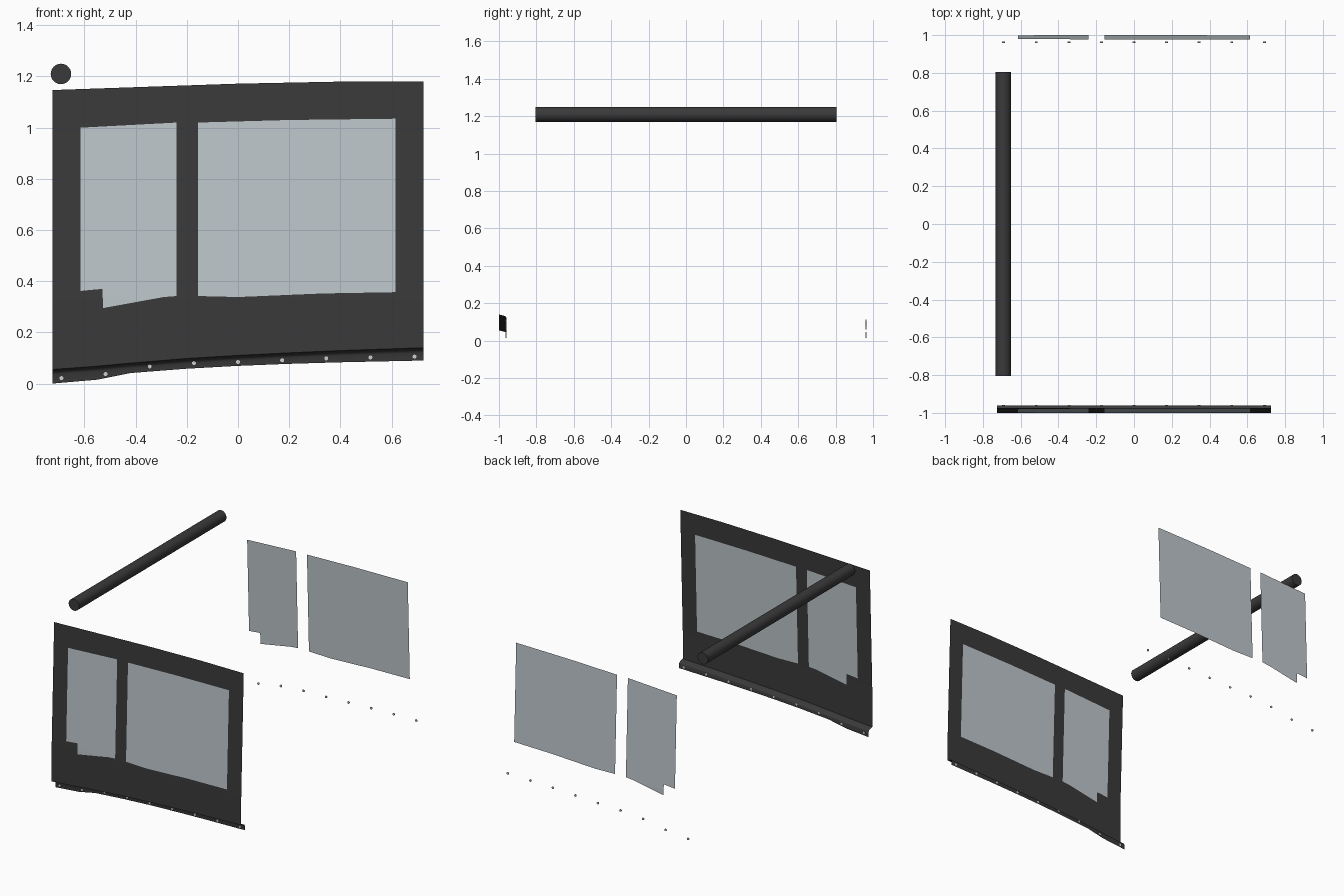
import bpy, bmesh, math
from mathutils import Vector, Matrix

cube = bpy.data.objects.get("Cube")
if cube:
    bpy.data.objects.remove(cube)


def material(name, rgb):
    m = bpy.data.materials.new(name)
    m.use_nodes = True
    m.diffuse_color = (*rgb, 1)
    m.node_tree.nodes["Principled BSDF"].inputs["Base Color"].default_value = (*rgb, 1)
    return m


DARK = material("charcoal", (0.042, 0.042, 0.042))
GLASS = material("pale_glass", (0.52, 0.57, 0.605))
STUD = material("light_metal", (0.62, 0.62, 0.62))


def finish(bm, name, mat, smooth=None):
    mesh = bpy.data.meshes.new(name)
    bm.to_mesh(mesh)
    bm.free()
    ob = bpy.data.objects.new(name, mesh)
    bpy.context.collection.objects.link(ob)
    mesh.materials.append(mat)
    if smooth:
        bpy.ops.object.select_all(action='DESELECT')
        ob.select_set(True)
        bpy.context.view_layer.objects.active = ob
        bpy.ops.object.shade_smooth_by_angle(angle=math.radians(smooth))
    return ob


BEND = 0.33   # height where the side starts leaning inward


def sheet(name, outlines, side, mat):
    """Thin sheet from x-z outlines (later ones are holes), leaning inward above BEND."""
    bm = bmesh.new()
    for pts in outlines:
        vs = [bm.verts.new((x, 0, z)) for x, z in pts]
        for a, b in zip(vs, vs[1:] + vs[:1]):
            bm.edges.new((a, b))
    bmesh.ops.triangle_fill(bm, use_beauty=True, edges=bm.edges[:])
    geom = bm.verts[:] + bm.edges[:] + bm.faces[:]
    bmesh.ops.bisect_plane(bm, geom=geom, plane_co=(0, 0, BEND), plane_no=(0, 0, 1))
    for v in bm.verts:
        v.co.y = side * (1 - 0.032 * max(0, v.co.z - BEND))
    bm.normal_update()
    wrong = [f for f in bm.faces if f.normal.y * side < 0]
    bmesh.ops.reverse_faces(bm, faces=wrong)
    return finish(bm, name, mat)


# Window outlines
small_window = [(-.615, 1.0), (-.24, 1.02), (-.24, .342), (-.29, .338),
                (-.527, .295), (-.53, .37), (-.615, .362)]
large_window = [(-.157, 1.02), (.2, 1.03), (.615, 1.035), (.615, .357),
                (.33, .352), (0, .338), (-.157, .342)]

# Curved sill line: x, panel bottom, flange bottom
sill = [(-.725, .055, 0), (-.55, .068, .015), (-.42, .08, .041), (-.2, .098, .058),
        (0, .11, .069), (.2, .12, .077), (.4, .129, .083), (.725, .14, .09)]

# Side panel with window openings
top = [(.725, 1.18), (.4, 1.18), (0, 1.172), (-.35, 1.16), (-.725, 1.147)]
sheet("side_panel", [[(x, z) for x, z, _ in sill] + top, small_window, large_window], -1, DARK)

# Window panes on both sides
for side, label in ((-1, "front"), (1, "back")):
    sheet(label + "_small_window", [small_window], side, GLASS)
    sheet(label + "_large_window", [large_window], side, GLASS)

# Stepped flange under the panel
bm = bmesh.new()
cols = []
for x, zt, zb in sill:
    profile = [(-1, zt), (-.972, zt - .007), (-.964, zt - .011), (-.96, zt - .02), (-.96, zb)]
    cols.append([bm.verts.new((x, y, z)) for y, z in profile])
for a, b in zip(cols, cols[1:]):
    for j in range(len(a) - 1):
        bm.faces.new((a[j], a[j + 1], b[j + 1], b[j]))
finish(bm, "bottom_flange", DARK, 40)

# Studs along the flange line, both sides
heights = [.021, .037, .067, .08, .084, .091, .098, .102, .105]
for side, label in ((-1, "front"), (1, "back")):
    bm = bmesh.new()
    for i, z in enumerate(heights):
        place = Matrix.Translation((-.69 + i * .1725, side * .962, z)) @ Matrix.Rotation(math.pi / 2, 4, 'X')
        bmesh.ops.create_cone(bm, cap_ends=True, segments=10, radius1=.008,
                              radius2=.008, depth=.006, matrix=place)
    finish(bm, label + "_studs", STUD)

# Cross bar
bm = bmesh.new()
place = Matrix.Translation((-.692, 0, 1.21)) @ Matrix.Rotation(math.pi / 2, 4, 'X')
bmesh.ops.create_cone(bm, cap_ends=True, segments=32, radius1=.04, radius2=.04,
                      depth=1.61, matrix=place)
finish(bm, "cross_bar", DARK, 40)
